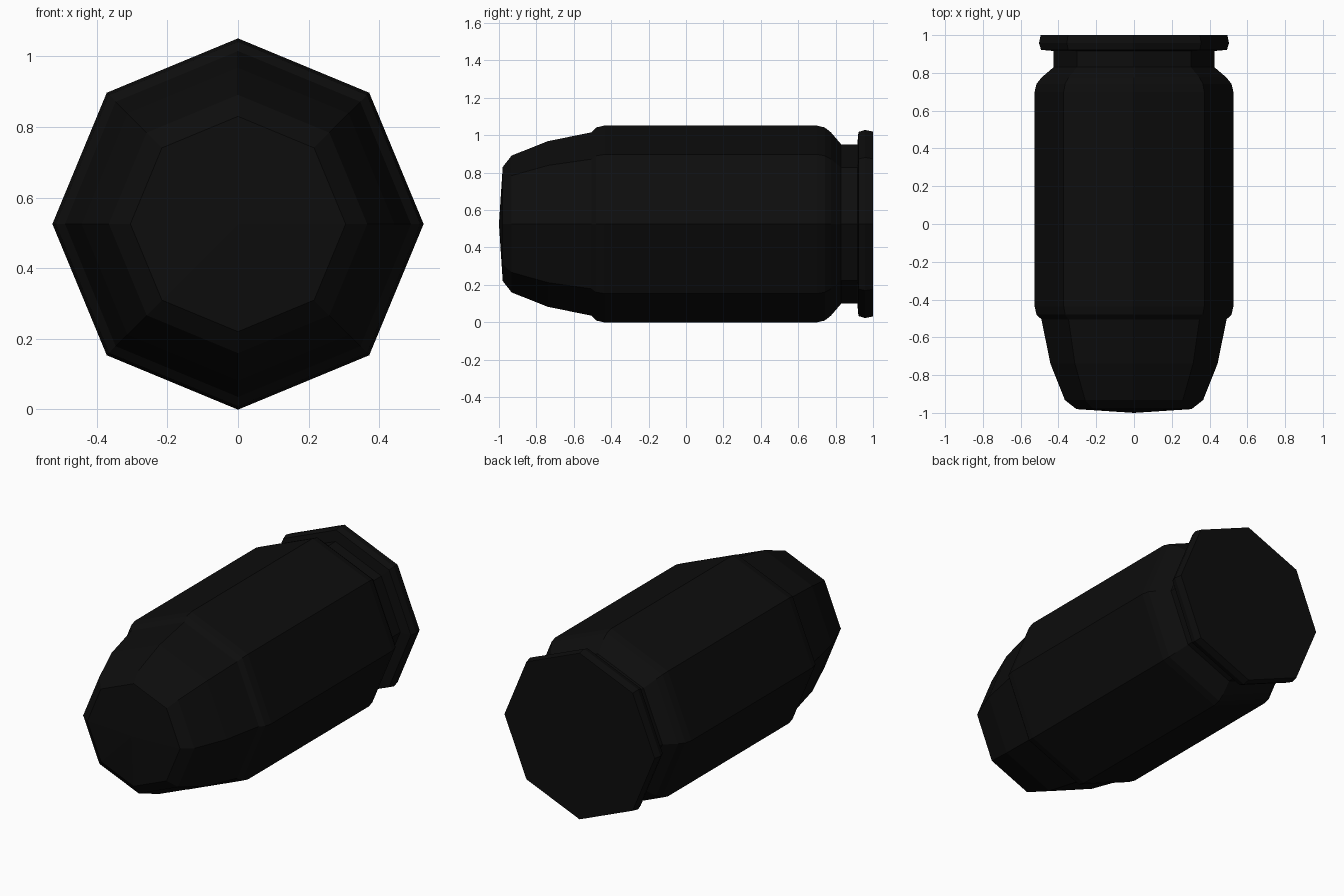
import bpy, bmesh, math

if "Cube" in bpy.data.objects:
    bpy.data.objects.remove(bpy.data.objects["Cube"])

SIDES = 8
AXIS_Z = 0.525

black = bpy.data.materials.new("matte_black")
black.diffuse_color = (0.004, 0.004, 0.004, 1)
black.use_nodes = True
black.node_tree.nodes["Principled BSDF"].inputs["Base Color"].default_value = black.diffuse_color


def lathe(name, profile):
    """Eight-sided turned part along y; profile is (y, radius), radius 0 = point."""
    bm = bmesh.new()
    rings = []
    for y, r in profile:
        if r == 0:
            rings.append([bm.verts.new((0, y, AXIS_Z))])
        else:
            angles = [2 * math.pi * i / SIDES for i in range(SIDES)]
            rings.append([bm.verts.new((r * math.cos(a), y, AXIS_Z + r * math.sin(a)))
                          for a in angles])
    for a, b in zip(rings, rings[1:]):
        for i in range(SIDES):
            j = (i + 1) % SIDES
            loop = [a[i % len(a)], a[j % len(a)], b[j % len(b)], b[i % len(b)]]
            bm.faces.new(list(dict.fromkeys(loop)))
    bmesh.ops.recalc_face_normals(bm, faces=bm.faces)
    # open parts: make sure normals face away from the axis
    if sum(f.normal.x * f.calc_center_median().x for f in bm.faces) < 0:
        bmesh.ops.reverse_faces(bm, faces=bm.faces)
    mesh = bpy.data.meshes.new(name)
    bm.to_mesh(mesh)
    bm.free()
    mesh.materials.append(black)
    obj = bpy.data.objects.new(name, mesh)
    bpy.context.collection.objects.link(obj)


# Tapered nose with a nearly flat tip
lathe("nose", [(-1.0, 0), (-0.98, 0.305), (-0.932, 0.366),
               (-0.738, 0.443), (-0.505, 0.49)])

# Main casing: rounded lip, straight body, shoulder, groove and rear rim
lathe("casing", [(-0.505, 0.49), (-0.48, 0.516), (-0.437, 0.526),
                 (0.70, 0.526), (0.742, 0.516), (0.775, 0.49),
                 (0.83, 0.426), (0.916, 0.426), (0.922, 0.492),
                 (0.957, 0.503), (1.0, 0.494), (1.0, 0)])
